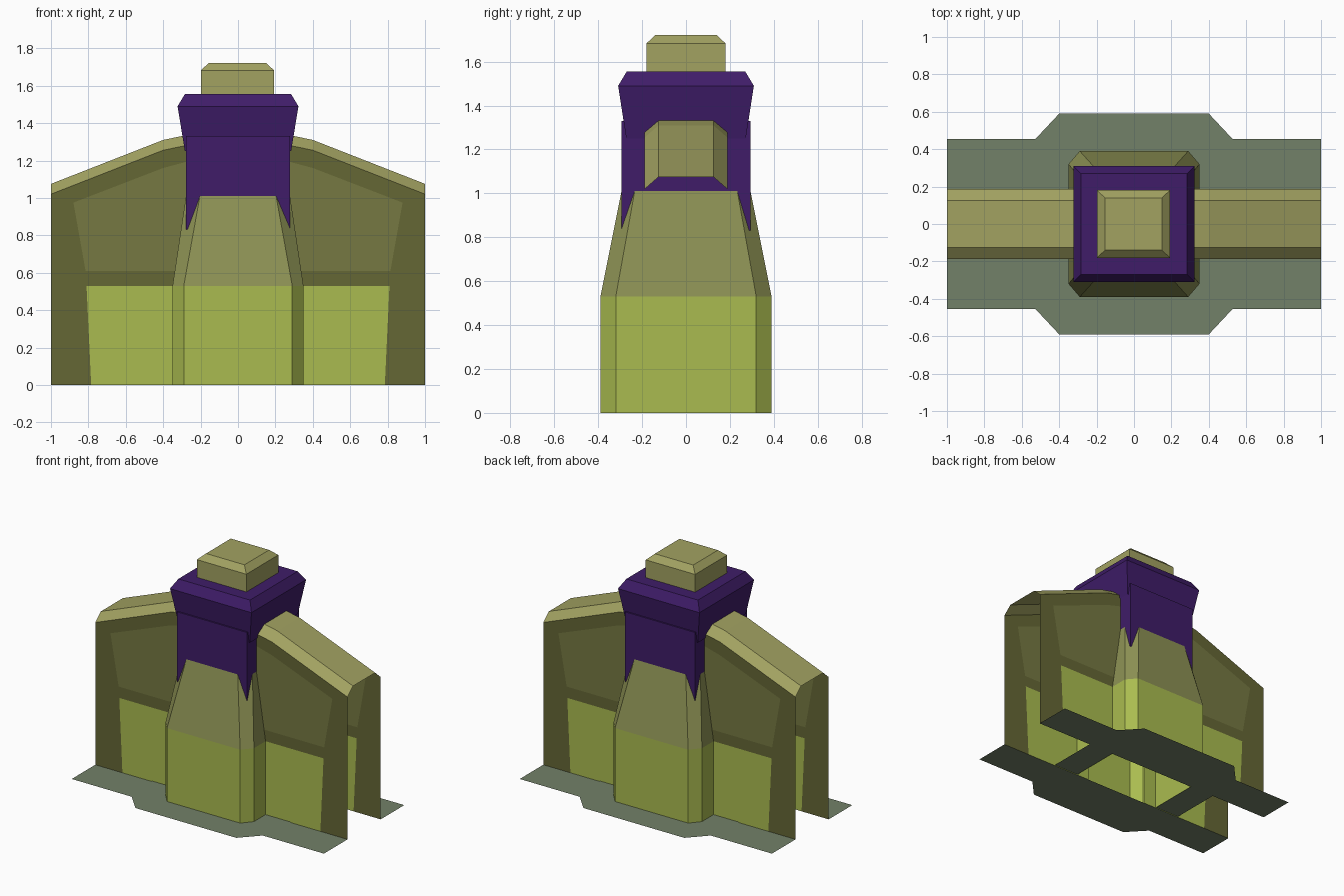
import bpy

if "Cube" in bpy.data.objects:
    bpy.data.objects.remove(bpy.data.objects["Cube"])


def material(name, rgb):
    m = bpy.data.materials.new(name)
    m.diffuse_color = (*rgb, 1)
    m.use_nodes = True
    m.node_tree.nodes["Principled BSDF"].inputs["Base Color"].default_value = m.diffuse_color
    return m


GREEN = material("bright_green", (0.40, 0.50, 0.08))
OLIVE = material("olive", (0.27, 0.29, 0.09))
FRAME = material("dark_olive", (0.13, 0.135, 0.035))
PANEL = material("panel_olive", (0.18, 0.19, 0.055))
TRIM = material("pale_olive", (0.36, 0.36, 0.12))
PURPLE = material("purple", (0.05, 0.012, 0.14))
GROUND = material("grey_green", (0.17, 0.22, 0.14))


def build(name, verts, faces, mats, ids):
    me = bpy.data.meshes.new(name)
    me.from_pydata(verts, [], faces)
    for m in mats:
        me.materials.append(m)
    for p, i in zip(me.polygons, ids):
        p.material_index = i
    ob = bpy.data.objects.new(name, me)
    bpy.context.collection.objects.link(ob)
    return ob


def rect(hx, hy, z, ox=0):
    return [(ox - hx, -hy, z), (ox + hx, -hy, z), (ox + hx, hy, z), (ox - hx, hy, z)]


def octagon(hx, hy, fx, fy, z):
    """Chamfered rectangle: half sizes hx, hy; flat half lengths fx, fy."""
    return [(-fx, -hy, z), (fx, -hy, z), (hx, -fy, z), (hx, fy, z),
            (fx, hy, z), (-fx, hy, z), (-hx, fy, z), (-hx, -fy, z)]


def loft(name, rings, mats, level_mats=None, cap=False):
    n = len(rings[0])
    verts = [v for r in rings for v in r]
    faces, ids = [], []
    for k in range(len(rings) - 1):
        for i in range(n):
            j = (i + 1) % n
            faces.append((k * n + i, k * n + j, (k + 1) * n + j, (k + 1) * n + i))
            ids.append(level_mats[k] if level_mats else 0)
    if cap:
        faces.append(tuple(range(len(verts) - n, len(verts))))
        ids.append(0)
    return build(name, verts, faces, mats, ids)


# Wall: one quarter of an open shell, mirrored in x and y
IN, YW, YT, RISE = 0.25, 0.188, 0.125, 0.055
outline = [(1, 1.02), (0.4, 1.255), (IN, 1.286)]
patches = [
    ([(IN, 0), (0.785, 0), (0.81, 0.53), (IN, 0.53)], 0),
    ([(IN, 0.53), (0.81, 0.53), (0.815, 0.61), (IN, 0.61)], 1),
    ([(IN, 0.61), (0.815, 0.61), (0.88, 0.975), (0.4, 1.16), (IN, 1.2)], 2),
    ([(0.785, 0), (1, 0), (1, 1.02), (0.88, 0.975), (0.815, 0.61), (0.81, 0.53)], 1),
    ([(0.88, 0.975)] + outline + [(IN, 1.2), (0.4, 1.16)], 1),
]
verts, faces, ids = [], [], []


def add_face(pts, mat):
    faces.append(tuple(range(len(verts), len(verts) + len(pts))))
    verts.extend(pts)
    ids.append(mat)


for pts, mat in patches:
    add_face([(x, -YW, z) for x, z in pts], mat)
# sloped edge and flat top of the wall
for (xa, za), (xb, zb) in zip(outline, outline[1:]):
    add_face([(xa, -YW, za), (xa, -YT, za + RISE), (xb, -YT, zb + RISE), (xb, -YW, zb)], 3)
    add_face([(xa, -YT, za + RISE), (xa, 0, za + RISE), (xb, 0, zb + RISE), (xb, -YT, zb + RISE)], 3)
wall = build("wall", verts, faces, [GREEN, FRAME, PANEL, TRIM], ids)
mirror = wall.modifiers.new("mirror", 'MIRROR')
mirror.use_axis = (True, True, False)

# Ground strips along both sides of the wall
for s, side in ((-1, "front"), (1, "back")):
    y0, y1 = sorted((s * YW, s * 0.455))
    build(side + "_ground_strip", [(-1, y0, 0), (1, y0, 0), (1, y1, 0), (-1, y1, 0)],
          [(0, 1, 2, 3)], [GROUND], [0])

# Ground skirt around the pillar
loft("pillar_skirt", [octagon(0.55, 0.59, 0.4, 0.43, 0.004),
                      octagon(0.35, 0.39, 0.29, 0.32, 0.004)], [GROUND])

# Pillar with chamfered corners, tapering into the collar
loft("pillar", [octagon(0.35, 0.39, 0.29, 0.32, 0),
                octagon(0.35, 0.39, 0.29, 0.32, 0.53),
                octagon(0.275, 0.29, 0.2, 0.23, 1.03),
                octagon(0.265, 0.276, 0.19, 0.22, 1.1)],
     [GREEN, OLIVE], [0, 1, 1])

# Collar shaft and flared collar head
loft("collar_shaft", [rect(0.278, 0.294, 0.83), rect(0.278, 0.294, 1.33)], [PURPLE], cap=True)
loft("collar_head", [rect(0.284, 0.272, 1.25), rect(0.323, 0.309, 1.49),
                     rect(0.284, 0.27, 1.555)], [PURPLE], cap=True)

# Cap block on top
loft("cap_block", [rect(0.196, 0.181, 1.54, -0.003), rect(0.196, 0.181, 1.682, -0.003),
                   rect(0.152, 0.14, 1.722, -0.003)], [TRIM], cap=True)
